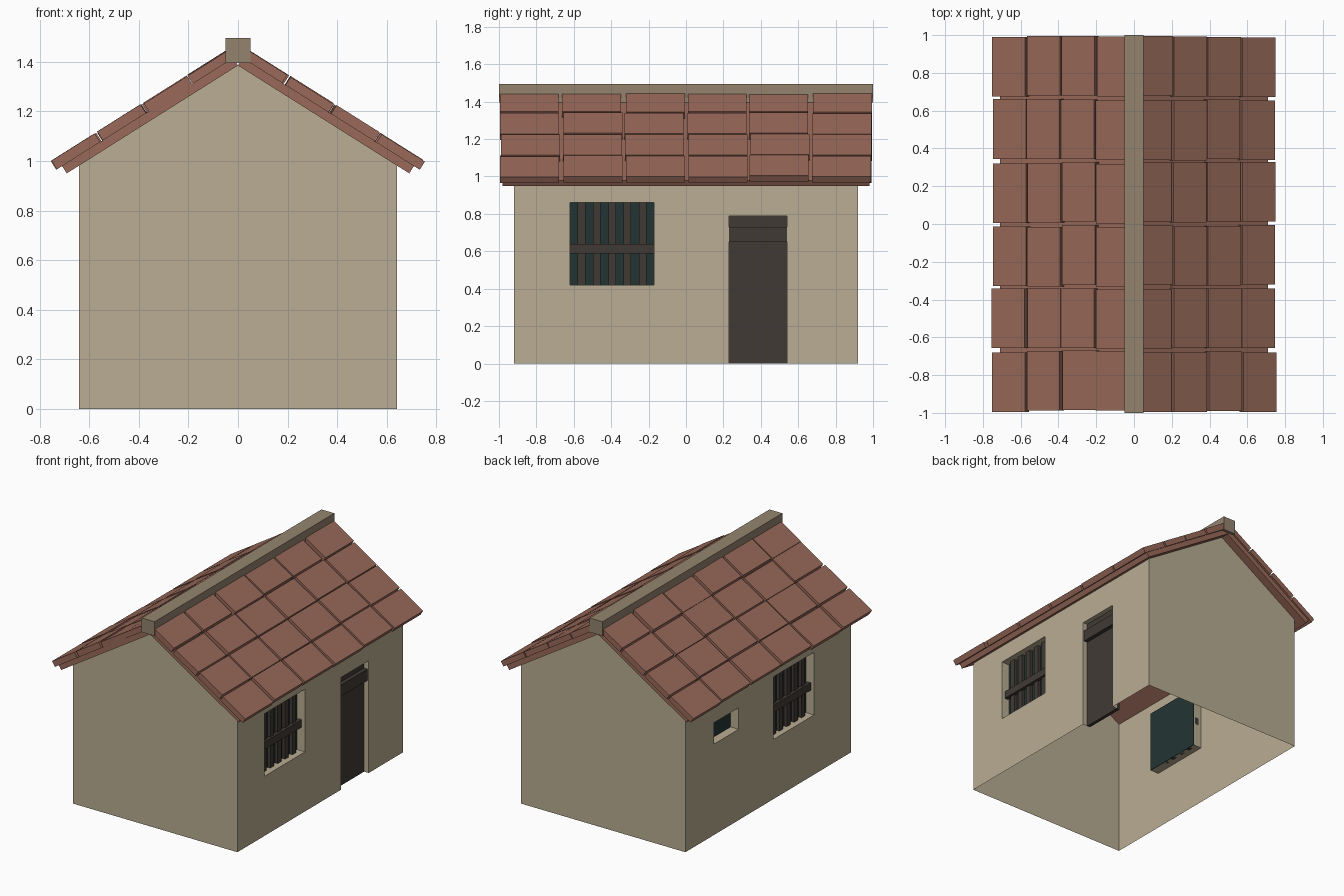
import bpy, bmesh, math, random
from mathutils import Matrix, Vector

random.seed(4)
cube = bpy.data.objects.get("Cube")
if cube:
    bpy.data.objects.remove(cube)


def material(name, r, g, b):
    m = bpy.data.materials.new(name)
    m.use_nodes = True
    m.diffuse_color = (r, g, b, 1)
    bsdf = next(n for n in m.node_tree.nodes if n.type == 'BSDF_PRINCIPLED')
    bsdf.inputs["Base Color"].default_value = (r, g, b, 1)
    return m


PLASTER = material("sand plaster", .491, .418, .292)
CLAY = material("clay tile", .319, .144, .102)
BEAM = material("tan beam", .296, .231, .156)
WOOD = material("dark wood", .051, .042, .036)
GLASS = material("dark teal glass", .017, .034, .034)

HALF_X, HALF_Y = .64, .92
APEX, SLOPE = 1.385, .63
EAVE = APEX - HALF_X * SLOPE
DEPTH = .0625


def finish(name, bm, mat):
    me = bpy.data.meshes.new(name)
    bm.to_mesh(me)
    bm.free()
    me.materials.append(mat)
    ob = bpy.data.objects.new(name, me)
    bpy.context.collection.objects.link(ob)
    return ob


def add_box(bm, lo, hi, frame=Matrix()):
    """Axis-aligned box between two corners, placed in a frame."""
    lo, hi = Vector(lo), Vector(hi)
    size = Matrix.Diagonal([abs(c) for c in hi - lo]).to_4x4()
    bmesh.ops.create_cube(bm, size=1, matrix=frame @ Matrix.Translation((lo + hi) / 2) @ size)


def quad(bm, points):
    bm.faces.new([bm.verts.new(p) for p in points])


# Openings as y0, y1, z0, z1, depth
door = (.23, .54, 0, .79, .036)
right_window = (-.62, -.17, .42, .86, DEPTH)
left_window = (-.51, -.06, .42, .86, DEPTH)
small_window = (.33, .60, .64, .79, DEPTH)


def side_wall(bm, side, openings):
    """Wall sheet with openings and their reveals."""
    x = side * HALF_X
    ys = sorted({-HALF_Y, HALF_Y, *(v for o in openings for v in o[:2])})
    zs = sorted({0, EAVE, *(v for o in openings for v in o[2:4])})
    for a, b in zip(ys, ys[1:]):
        for c, d in zip(zs, zs[1:]):
            y, z = (a + b) / 2, (c + d) / 2
            if not any(o[0] < y < o[1] and o[2] < z < o[3] for o in openings):
                quad(bm, [(x, a, c), (x, b, c), (x, b, d), (x, a, d)][::side])
    for y0, y1, z0, z1, depth in openings:
        inner = x - side * depth
        ring = [(y0, z0), (y1, z0), (y1, z1), (y0, z1)]
        for p, q in zip(ring, ring[1:] + ring[:1]):
            if p[1] == q[1] == 0:
                continue
            quad(bm, [(x, *q), (x, *p), (inner, *p), (inner, *q)][::side])


# Walls: two gables and two pierced sides, open underneath
bm = bmesh.new()
for end in (-1, 1):
    y = end * HALF_Y
    quad(bm, [(-HALF_X, y, 0), (HALF_X, y, 0), (HALF_X, y, EAVE),
              (0, y, APEX), (-HALF_X, y, EAVE)][::-end])
side_wall(bm, 1, [door, right_window])
side_wall(bm, -1, [left_window, small_window])
bmesh.ops.remove_doubles(bm, verts=bm.verts, dist=.0001)
finish("walls", bm, PLASTER)


def at_depth(side, d):
    return side * (HALF_X - d)


# Glass panes at the back of each window recess
for name, side, o in (("right_window", 1, right_window), ("left_window", -1, left_window),
                      ("small_window", -1, small_window)):
    bm = bmesh.new()
    add_box(bm, (at_depth(side, DEPTH), o[0], o[2]), (at_depth(side, DEPTH + .004), o[1], o[3]))
    finish(name + "_glass", bm, GLASS)
    if name == "small_window":
        continue
    # Upright wooden bars and one rail across them
    bm = bmesh.new()
    bars = 5
    pitch = (o[1] - o[0]) / (2 * bars + 1)
    for i in range(bars):
        y = o[0] + pitch * (2 * i + 1)
        add_box(bm, (at_depth(side, DEPTH), y, o[2]), (at_depth(side, .04), y + pitch, o[3]))
    add_box(bm, (at_depth(side, DEPTH - .01), o[0], .587), (at_depth(side, .025), o[1], .64))
    finish(name + "_bars", bm, WOOD)

# Door leaf with a cross board
bm = bmesh.new()
add_box(bm, (at_depth(1, .06), door[0], 0), (at_depth(1, door[4]), door[1], door[3]))
add_box(bm, (at_depth(1, .04), door[0], .65), (at_depth(1, .008), door[1], .73))
finish("door", bm, WOOD)

# Roof: a board on each slope carrying rows of slightly uneven tiles
ROWS, COLUMNS = 4, 6
ROW, COLUMN = .216, 1 / 3
pitch_angle = math.atan(SLOPE)
c, s = math.cos(pitch_angle), math.sin(pitch_angle)
for name, side in (("left", 1), ("right", -1)):
    frame = Matrix(((side * c, 0, side * s, 0), (0, side, 0, 0),
                    (-s, 0, c, APEX), (0, 0, 0, 1)))
    bm = bmesh.new()
    add_box(bm, (0, -.98, 0), (.816, .98, .035), frame)
    finish(name + "_roof_board", bm, CLAY)
    bm = bmesh.new()
    for row in range(ROWS):
        for col in range(COLUMNS):
            u = .839 - ROW * (ROWS - row) + random.uniform(-.005, .005)
            v = -1 + COLUMN * col + .009 + random.uniform(-.006, .006)
            top = .0745 + random.uniform(-.003, .003)
            add_box(bm, (u + .01, v, .035), (u + ROW, v + COLUMN - .018, top), frame)
    finish(name + "_roof_tiles", bm, CLAY)

# Ridge beam
bm = bmesh.new()
add_box(bm, (-.05, -1, 1.395), (.05, 1, 1.495))
finish("ridge_beam", bm, BEAM)
